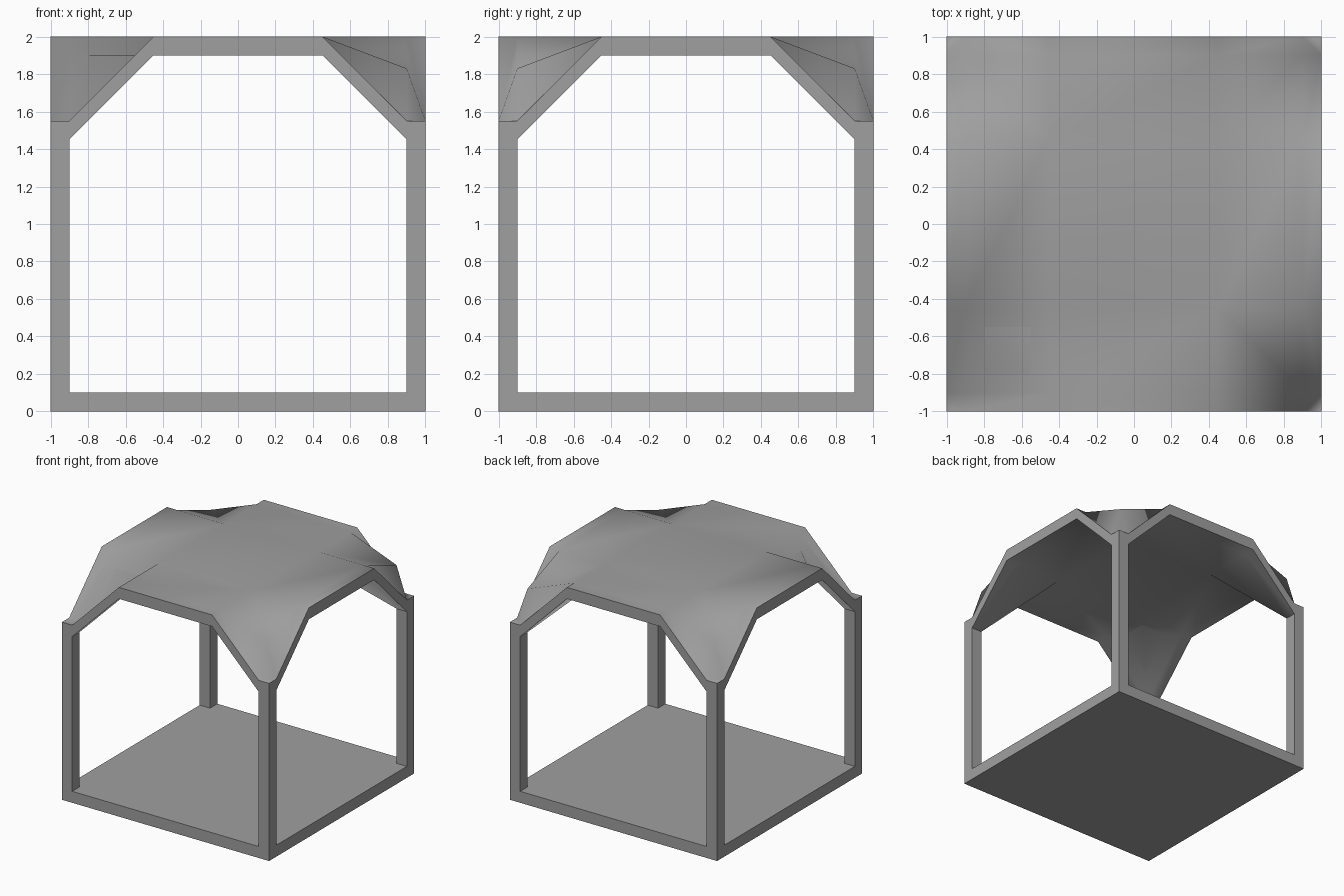
import bpy
import bmesh

cube = bpy.data.objects.get("Cube")
if cube:
    bpy.data.objects.remove(cube, do_unlink=True)

grey = bpy.data.materials.new("plain_grey")
grey.use_nodes = True
COLOUR = (0.35, 0.35, 0.35, 1)
grey.diffuse_color = COLOUR
grey.node_tree.nodes["Principled BSDF"].inputs["Base Color"].default_value = COLOUR

BEAM = 0.1      # thickness of posts, slab and arches
INNER = 0.9     # inside face of the posts
BEND = 0.45     # where each arch turns from level to sloping
SPRING = 1.55   # top of the posts
TOP = 2.0
PEAK = 1.83     # raised inner point of three roof corners


def add_object(name, bm):
    bmesh.ops.recalc_face_normals(bm, faces=bm.faces)
    mesh = bpy.data.meshes.new(name)
    bm.to_mesh(mesh)
    bm.free()
    mesh.materials.append(grey)
    obj = bpy.data.objects.new(name, mesh)
    bpy.context.scene.collection.objects.link(obj)
    return obj


def box(name, low, high):
    bm = bmesh.new()
    bmesh.ops.create_cube(bm, size=1)
    for v in bm.verts:
        for i in range(3):
            v.co[i] = high[i] if v.co[i] > 0 else low[i]
    return add_object(name, bm)


# Floor slab and four corner posts
box("floor_slab", (-1, -1, 0), (1, 1, BEAM))
for sx, side in ((-1, "right"), (1, "left")):
    for sy, end in ((-1, "front"), (1, "back")):
        xs = sorted((sx * INNER, sx))
        ys = sorted((sy * INNER, sy))
        box(f"{end}_{side}_post", (xs[0], ys[0], BEAM), (xs[1], ys[1], SPRING - BEAM))


def arch(t):
    """Height of the arch profile at distance t from its middle."""
    return min(TOP, max(SPRING, TOP - (abs(t) - BEND)))


def top_height(x, y):
    if abs(x) == INNER and abs(y) == INNER and (x > 0 or y > 0):
        return PEAK
    return max(arch(x), arch(y))


def under_height(x, y):
    return max(arch(x), arch(y)) - BEAM


# Vaulted roof: two crossing arched tunnels, with a top skin, an underside and rims
steps = (-1, -INNER, -BEND, BEND, INNER, 1)
last = len(steps) - 1
bm = bmesh.new()


def skin(height):
    return [[bm.verts.new((x, y, height(x, y))) for y in steps] for x in steps]


def fill(grid, chamfer_front_right):
    for i in range(last):
        for j in range(last):
            a, b = grid[i][j], grid[i + 1][j]
            c, d = grid[i + 1][j + 1], grid[i][j + 1]
            cx, cy = steps[i] + steps[i + 1], steps[j] + steps[j + 1]
            # split along the corner diagonal, or across it at post tops and chamfers
            along = cx * cy >= 0
            on_post = abs(cx) > 2 * INNER and abs(cy) > 2 * INNER
            chamfer = chamfer_front_right and i == 1 and j == 1
            if on_post or chamfer:
                along = not along
            if abs(cx) < BEND and abs(cy) < BEND:
                tris = [(a, b, c, d)]
            elif along:
                tris = [(a, b, c), (a, c, d)]
            else:
                tris = [(a, b, d), (b, c, d)]
            for t in tris:
                bm.faces.new(t).smooth = True


top = skin(top_height)
under = skin(under_height)
fill(top, False)
fill(under, True)


def border(grid):
    n = range(last)
    return ([grid[i][0] for i in n] + [grid[last][j] for j in n]
            + [grid[last - i][last] for i in n] + [grid[0][last - j] for j in n])


upper, lower = border(top), border(under)
count = len(upper)
for k in range(count):
    m = (k + 1) % count
    rim = bm.faces.new((upper[k], upper[m], lower[m], lower[k]))
    for e in rim.edges:
        e.smooth = False
add_object("vaulted_roof", bm)
